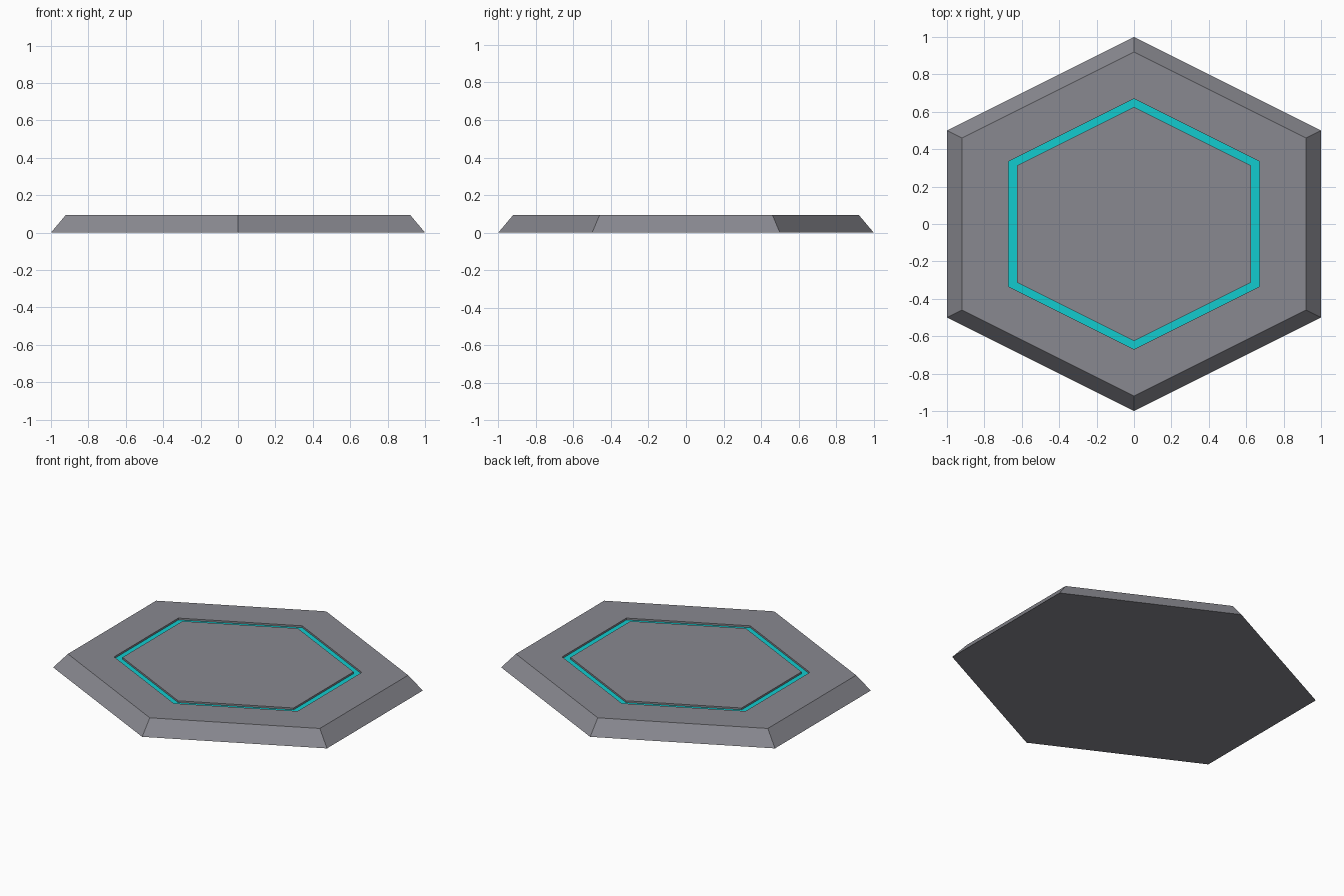
import bpy, bmesh

if "Cube" in bpy.data.objects:
    bpy.data.objects.remove(bpy.data.objects["Cube"])


def material(name, rgb):
    m = bpy.data.materials.new(name)
    m.diffuse_color = (*rgb, 1.0)
    m.use_nodes = True
    m.node_tree.nodes["Principled BSDF"].inputs["Base Color"].default_value = m.diffuse_color
    return m


stone = material("grey stone", (0.25, 0.25, 0.28))
glow = material("cyan inlay", (0.006, 0.60, 0.62))

# Hexagon outline (half size 1) scaled for each ring of the tile
HEX = [(0, 1), (-1, 0.5), (-1, -0.5), (0, -1), (1, -0.5), (1, 0.5)]
HEIGHT, DEPTH = 0.095, 0.012
# (scale, height) from the base rim inwards, through the groove
RINGS = [(1.0, 0.0), (0.92, HEIGHT), (0.67, HEIGHT), (0.67, HEIGHT - DEPTH),
         (0.625, HEIGHT - DEPTH), (0.625, HEIGHT)]
GROOVE_FLOOR = 3

bm = bmesh.new()
rings = [[bm.verts.new((x * s, y * s, z)) for x, y in HEX] for s, z in RINGS]
for i, (a, b) in enumerate(zip(rings, rings[1:])):
    for k in range(6):
        n = (k + 1) % 6
        f = bm.faces.new((a[k], a[n], b[n], b[k]))
        f.material_index = 1 if i == GROOVE_FLOOR else 0
# Underside and raised centre
bm.faces.new(rings[0][::-1])
bm.faces.new(rings[-1])
bmesh.ops.recalc_face_normals(bm, faces=bm.faces)

mesh = bpy.data.meshes.new("hex_tile")
bm.to_mesh(mesh)
bm.free()
mesh.materials.append(stone)
mesh.materials.append(glow)
tile = bpy.data.objects.new("hex_tile", mesh)
bpy.context.collection.objects.link(tile)
